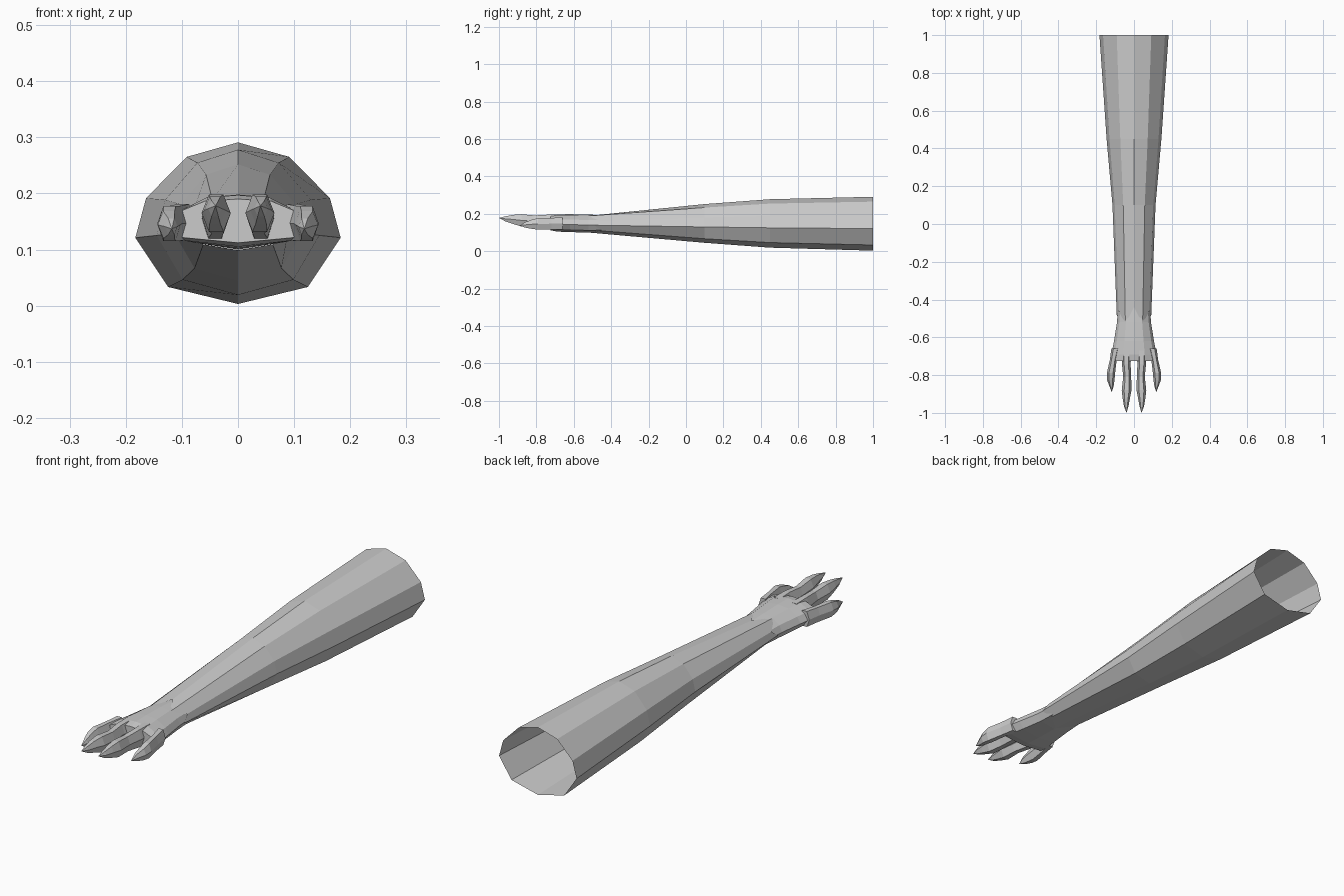
import bpy, bmesh, math

if "Cube" in bpy.data.objects:
    bpy.data.objects.remove(bpy.data.objects["Cube"])

grey = bpy.data.materials.new("grey skin")
grey.diffuse_color = (0.6, 0.6, 0.6, 1)
grey.use_nodes = True
grey.node_tree.nodes["Principled BSDF"].inputs["Base Color"].default_value = grey.diffuse_color


def loft(name, rings, cap_start=False, cap_end=False):
    """Skin a list of point rings, front faces outward; a one-point ring is a tip."""
    bm = bmesh.new()
    vs = [[bm.verts.new(p) for p in ring] for ring in rings]
    for a, b in zip(vs, vs[1:]):
        n = len(a)
        for i in range(n):
            j = (i + 1) % n
            if len(b) == 1:
                bm.faces.new((a[i], a[j], b[0]))
            else:
                bm.faces.new((a[i], a[j], b[j], b[i]))
    if cap_start:
        bm.faces.new(vs[0][::-1])
    if cap_end:
        bm.faces.new(vs[-1])
    mesh = bpy.data.meshes.new(name)
    bm.to_mesh(mesh)
    bm.free()
    mesh.materials.append(grey)
    obj = bpy.data.objects.new(name, mesh)
    bpy.context.collection.objects.link(obj)
    return obj


def section(half, y, w, z0, z1, zig=None):
    """Mirror a half profile (x fraction, z fraction), counter-clockwise from the front."""
    pts = [(x, z, i) for i, (x, z) in enumerate(half)]
    left = [(-x, z, i) for x, z, i in pts[1:-1]]
    ring = [pts[0]] + left + [pts[-1]] + pts[-2:0:-1]
    return [(x * w, y + (zig[i] if zig else 0), z0 + z * (z1 - z0)) for x, z, i in ring]


# Forearm: open ten-sided sleeve ending in a zigzag cuff at the wrist
arm = [(0, 1), (.5, .91), (.895, .655), (1, .41), (.68, .105), (0, 0)]
arm_rings = [section(arm, *r) for r in (
    (1.0, .183, .003, .291), (.45, .145, .019, .278), (.1, .114, .045, .252))]
arm_rings.append(section(arm, -.49, .091, .099, .197, (.05, -.04, .03, 0, .03, -.02)))
loft("forearm", arm_rings)

# Hand: flattened palm widening towards the knuckles
palm = [(0, 1), (.48, .95), (.86, .70), (1, .42), (.8, .12), (0, 0)]
loft("hand", [section(palm, *r) for r in (
    (-.43, .084, .102, .192), (-.52, .090, .100, .196), (-.62, .106, .102, .198),
    (-.69, .119, .105, .197), (-.725, .124, .112, .190))], True, True)


def finger(name, side, stations, tip):
    rings = []
    for x, y, z, w, h in stations:
        rings.append([(side * x + w * math.cos(a), y, z + h * math.sin(a))
                      for a in [math.radians(60 * k) for k in range(5, -1, -1)]])
    # reversed angle order, so flip to match the loft direction
    rings = [r[::-1] for r in rings]
    rings.append([(side * tip[0], tip[1], tip[2])])
    return loft(name, rings, cap_start=True)


# Fingers: slim segment, swollen knuckle, then a pointed claw
for side, label in ((-1, "left"), (1, "right")):
    finger(label + "_inner_finger", side, [
        (.040, -.67, .155, .027, .046), (.041, -.74, .158, .023, .043),
        (.036, -.81, .160, .021, .036), (.039, -.88, .165, .026, .038),
        (.041, -.925, .170, .019, .028), (.041, -.965, .173, .012, .016)],
        (.040, -1.0, .178))
    finger(label + "_outer_finger", side, [
        (.098, -.66, .148, .022, .038), (.110, -.72, .147, .018, .036),
        (.122, -.79, .146, .022, .036), (.123, -.825, .144, .020, .028),
        (.119, -.86, .141, .011, .017)],
        (.118, -.89, .137))
